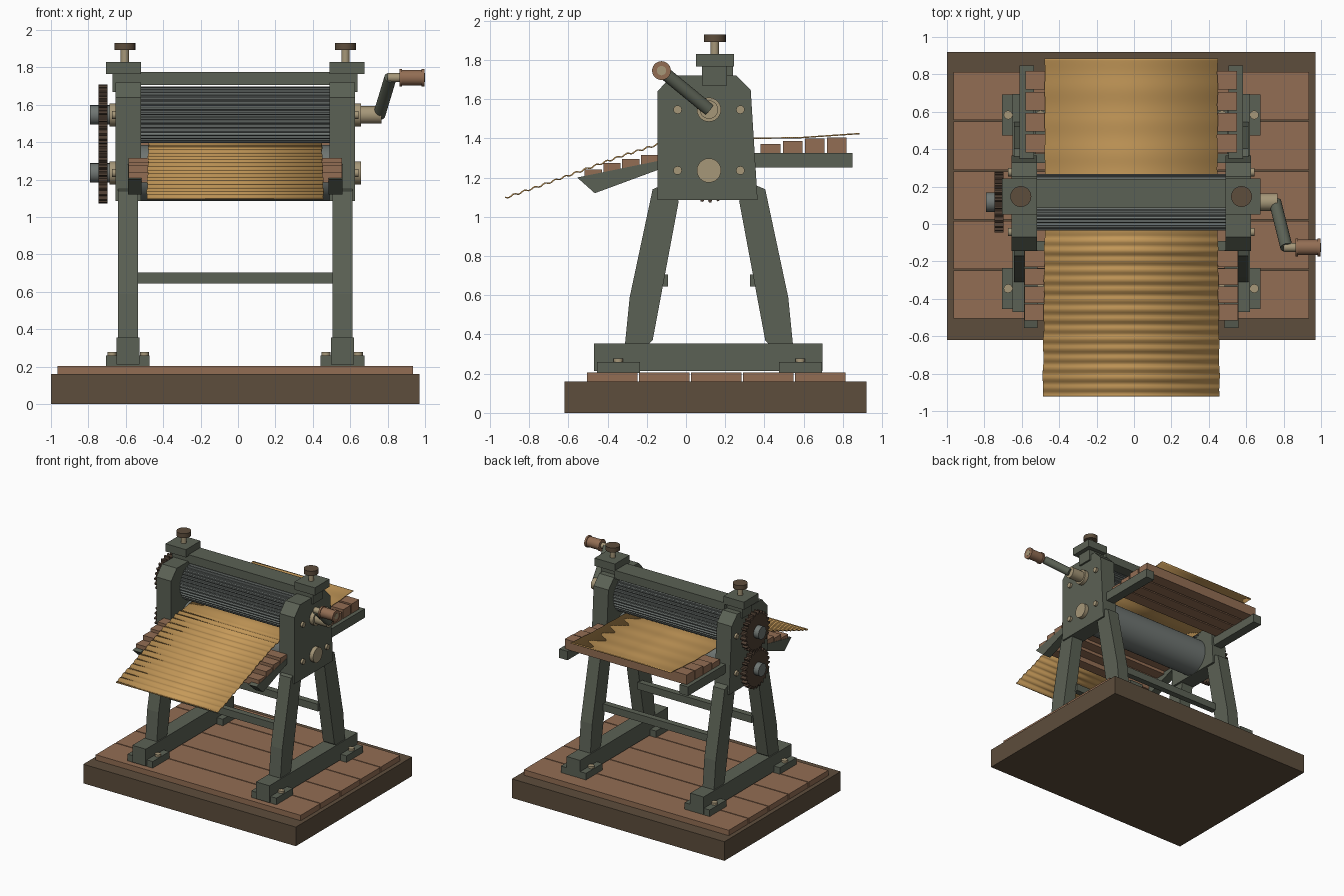
import bpy, bmesh, math
from mathutils import Vector

cube = bpy.data.objects.get("Cube")
if cube:
    bpy.data.objects.remove(cube, do_unlink=True)


def material(name, r, g, b):
    m = bpy.data.materials.new(name)
    m.use_nodes = True
    m.diffuse_color = (r, g, b, 1)
    m.node_tree.nodes["Principled BSDF"].inputs["Base Color"].default_value = (r, g, b, 1)
    return m


GREEN = material("green iron", .105, .12, .09)
PLANK = material("plank wood", .29, .155, .088)
DARK = material("dark wood", .11, .075, .045)
GEAR = material("brown gear metal", .075, .048, .032)
STEEL = material("grey steel", .16, .18, .17)
BRASS = material("pale brass", .38, .31, .19)
SHEET = material("golden sheet", .56, .32, .1)

CX = -.015      # machine centre in x
CY = .117       # roller axis in y
Z_UP, Z_LOW = 1.546, 1.236


def finish(bm, name, mat, smooth=False):
    bmesh.ops.recalc_face_normals(bm, faces=bm.faces)
    mesh = bpy.data.meshes.new(name)
    bm.to_mesh(mesh)
    bm.free()
    mesh.materials.append(mat)
    obj = bpy.data.objects.new(name, mesh)
    bpy.context.collection.objects.link(obj)
    if smooth:
        bpy.ops.object.select_all(action='DESELECT')
        obj.select_set(True)
        bpy.context.view_layer.objects.active = obj
        bpy.ops.object.shade_smooth_by_angle(angle=math.radians(35))
    return obj


def box(name, x, y, z, mat):
    bm = bmesh.new()
    bmesh.ops.create_cube(bm, size=1)
    for v in bm.verts:
        v.co = [(r[0] + r[1]) / 2 + c * (r[1] - r[0]) for r, c in zip((x, y, z), v.co)]
    return finish(bm, name, mat)


def prism(name, profile, x0, x1, mat):
    """Extrude a (y, z) outline along x."""
    bm = bmesh.new()
    face = bm.faces.new([bm.verts.new((x0, y, z)) for y, z in profile])
    new = bmesh.ops.extrude_face_region(bm, geom=[face])["geom"]
    bmesh.ops.translate(bm, vec=(x1 - x0, 0, 0),
                        verts=[v for v in new if isinstance(v, bmesh.types.BMVert)])
    return finish(bm, name, mat)


def rod(name, a, b, radius, mat, sides=24):
    a, b = Vector(a), Vector(b)
    bm = bmesh.new()
    bmesh.ops.create_cone(bm, cap_ends=True, segments=sides, radius1=radius,
                          radius2=radius, depth=(b - a).length)
    turn = (b - a).to_track_quat('Z', 'Y')
    for v in bm.verts:
        v.co = turn @ v.co + (a + b) / 2
    return finish(bm, name, mat, True)


def toothed(z, teeth, inner, outer, phase=0):
    """Outline of a gear or fluted roller: four points per tooth."""
    pts = []
    for i in range(teeth):
        for step, r in ((0, inner), (.3, inner), (.5, outer), (.8, outer)):
            a = 2 * math.pi * (i + step + phase) / teeth
            pts.append((CY + r * math.cos(a), z + r * math.sin(a)))
    return pts


# Base and floor planks
box("base", (-1, .97), (-.62, .92), (0, .16), DARK)
for i in range(5):
    y = -.505 + i * .265
    box("floor_plank", (-.965, .935), (y, y + .257), (.16, .205), PLANK)

# Side frames, mirrored
plate = [(-.145, 1.085), (.365, 1.085), (.33, 1.645), (.255, 1.72), (-.07, 1.72), (-.145, 1.64)]
leg = [(-.17, 1.14), (-.1, 1.17), (-.037, 1.08), (-.17, .37), (-.2, .34), (-.312, .34), (-.287, .59)]
infeed = [(-.555, 1.2), (-.465, 1.12), (-.14, 1.24), (-.14, 1.285)]
for side, s in (("left", 1), ("right", -1)):
    def span(a, b):
        return tuple(sorted((CX + s * a, CX + s * b)))

    prism(side + "_side_plate", plate, *span(.503, .64), GREEN)
    prism(side + "_front_leg", leg, *span(.52, .626), GREEN)
    prism(side + "_back_leg", [(2 * CY - y, z) for y, z in leg], *span(.52, .626), GREEN)
    box(side + "_foot_beam", span(.511, .635), (-.47, .695), (.213, .355), GREEN)
    for y in (-.345, .583):
        box(side + "_foot_plate", span(.457, .69), (y - .11, y + .11), (.203, .26), GREEN)
        for x in (.485, .658):
            rod("foot_bolt", (CX + s * x, y, .25), (CX + s * x, y, .278), .024, BRASS, 12)

    # Table brackets
    prism(side + "_infeed_bracket", infeed, *span(.5, .573), GREEN)
    box(side + "_outfeed_bracket", span(.52, .597), (.33, .848), (1.25, 1.325), GREEN)

    # Pressure screw
    x, y = CX + s * .59, .147
    box(side + "_screw_block", span(.503, .655), (.082, .208), (1.67, 1.768), GREEN)
    box(side + "_screw_cap", span(.503, .692), (.05, .244), (1.765, 1.83), GREEN)
    rod(side + "_screw", (x, y, 1.82), (x, y, 1.9), .022, BRASS)
    rod(side + "_screw_knob", (x, y, 1.892), (x, y, 1.93), .056, DARK)

    # Bearings and plate bolts
    for z in (Z_UP, Z_LOW):
        rod(side + "_bearing", (CX + s * .6, CY, z), (CX + s * .673, CY, z), .062, BRASS)
        for y in (CY - .16, CY + .16):
            rod("plate_bolt", (CX + s * .62, y, z), (CX + s * .658, y, z), .022, BRASS, 12)

# Cross members
box("top_beam", (CX - .51, CX + .51), (.085, .24), (1.705, 1.775), GREEN)
for name, y in (("front_stretcher", -.117), ("back_stretcher", CY * 2 + .117)):
    box(name, (CX - .53, CX + .53), (y - .025, y + .025), (.645, .705), GREEN)

# Rollers
prism("fluted_roller", toothed(Z_UP, 36, .139, .151), CX - .51, CX + .51, STEEL)
rod("lower_roller", (CX - .51, CY, Z_LOW), (CX + .51, CY, Z_LOW), .15, STEEL, 48)

# Gears
for z, phase in ((Z_UP, 0), (Z_LOW, .5)):
    prism("gear", toothed(z, 24, .142, .163, phase), -.745, -.698, GEAR)
    rod("gear_hub", (-.79, CY, z), (-.68, CY, z), .052, STEEL)

# Crank
elbow, grip = (.755, CY, Z_UP), (.815, -.125, 1.745)
rod("crank_shaft", (.6, CY, Z_UP), (.768, CY, Z_UP), .047, BRASS)
rod("crank_arm", elbow, grip, .033, GREEN)
rod("handle_pin", (.8, grip[1], grip[2]), (1, grip[1], grip[2]), .024, BRASS)
for name, x0, x1, r, mat in (("handle_grip", .87, .99, .042, PLANK),
                             ("inner_collar", .863, .878, .048, PLANK),
                             ("outer_collar", .982, .998, .048, PLANK)):
    rod(name, (x0, grip[1], grip[2]), (x1, grip[1], grip[2]), r, mat)

# Table slats
for i, top in enumerate((1.24, 1.275, 1.295, 1.315)):
    y = -.517 + i * .0955
    box("infeed_slat", (CX - .57, CX + .57), (y, y + .088), (top - .055, top), PLANK)
for i, top in enumerate((1.37, 1.385, 1.4, 1.405)):
    y = .381 + i * .1125
    box("outfeed_slat", (CX - .565, CX + .565), (y, y + .1), (1.322, top), PLANK)

# Sheet: rippled before the rollers, flat after them
path = [(-.922, 1.096), (-.746, 1.157), (-.54, 1.232), (-.34, 1.306), (-.145, 1.368),
        (.05, 1.391), (.35, 1.4), (.58, 1.403), (.885, 1.424)]


def sheet_height(y):
    for (y0, z0), (y1, z1) in zip(path, path[1:]):
        if y <= y1:
            break
    z = z0 + (z1 - z0) * (y - y0) / (y1 - y0)
    return z + (.005 * math.sin(y * 120) if y < -.05 else 0)


bm = bmesh.new()
rows = []
STEPS = 180
for i in range(STEPS + 1):
    y = path[0][0] + (path[-1][0] - path[0][0]) * i / STEPS
    half = .462 + .012 * max(0, -y) + .002 * math.sin(y * 37)
    rows.append([bm.verts.new((CX + k * half, y, sheet_height(y))) for k in (-1, 1)])
for a, b in zip(rows, rows[1:]):
    bm.faces.new((a[0], a[1], b[1], b[0]))
sheet = finish(bm, "sheet", SHEET, True)
solid = sheet.modifiers.new("thickness", 'SOLIDIFY')
solid.thickness = .007
solid.offset = 0
